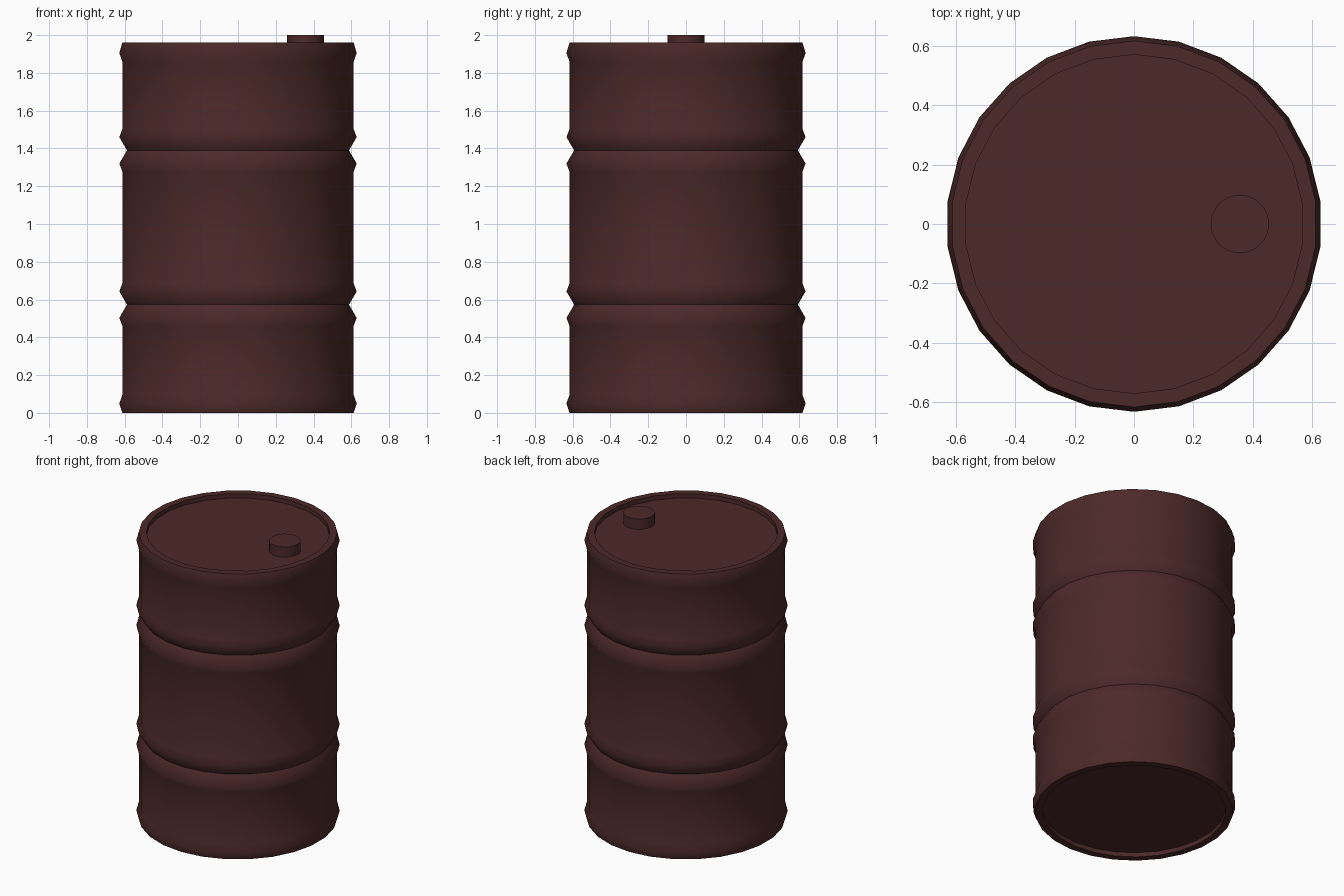
import bpy, bmesh, math

if "Cube" in bpy.data.objects:
    bpy.data.objects.remove(bpy.data.objects["Cube"])

SIDES = 26
paint = bpy.data.materials.new("dark_red_brown_paint")
paint.diffuse_color = (0.073, 0.022, 0.022, 1)
paint.use_nodes = True
paint.node_tree.nodes["Principled BSDF"].inputs["Base Color"].default_value = paint.diffuse_color


def lathe(name, profile, sides, cx=0.0, angle=50):
    """Spin an (r, z) profile about z; the end rings are closed with n-gons."""
    bm = bmesh.new()
    rings = []
    for r, z in profile:
        ring = []
        for i in range(sides):
            a = math.pi / 2 + 2 * math.pi * i / sides
            ring.append(bm.verts.new((cx + r * math.cos(a), r * math.sin(a), z)))
        rings.append(ring)
    for lo, hi in zip(rings, rings[1:]):
        for i in range(sides):
            j = (i + 1) % sides
            bm.faces.new((lo[i], lo[j], hi[j], hi[i]))
    bm.faces.new(rings[0][::-1])
    bm.faces.new(rings[-1])
    bmesh.ops.recalc_face_normals(bm, faces=bm.faces[:])
    mesh = bpy.data.meshes.new(name)
    bm.to_mesh(mesh)
    bm.free()
    mesh.materials.append(paint)
    ob = bpy.data.objects.new(name, mesh)
    bpy.context.collection.objects.link(ob)
    bpy.ops.object.select_all(action='DESELECT')
    ob.select_set(True)
    bpy.context.view_layer.objects.active = ob
    bpy.ops.object.shade_smooth_by_angle(angle=math.radians(angle))
    return ob


WALL, BULGE, NECK, INNER = 0.617, 0.633, 0.592, 0.571


def double_hoop(z):
    """Two rolled ridges with a groove between them, centred on height z."""
    return [(WALL, z - 0.112), (BULGE, z - 0.07), (NECK, z),
            (BULGE, z + 0.07), (WALL, z + 0.112)]


# Drum shell: recessed base, bottom rim, two double hoops, top rim, recessed lid
shell = [(INNER, 0.03), (INNER, 0.0), (WALL, 0.0), (BULGE, 0.05), (WALL, 0.095)]
shell += double_hoop(0.573) + double_hoop(1.39)
shell += [(WALL, 1.86), (BULGE, 1.905), (WALL, 1.96), (INNER, 1.96), (INNER, 1.93)]
lathe("drum_shell", shell, SIDES, angle=56)

# Filler cap on the lid
lathe("filler_cap", [(0.098, 1.93), (0.098, 2.0)], 32, cx=0.357)
